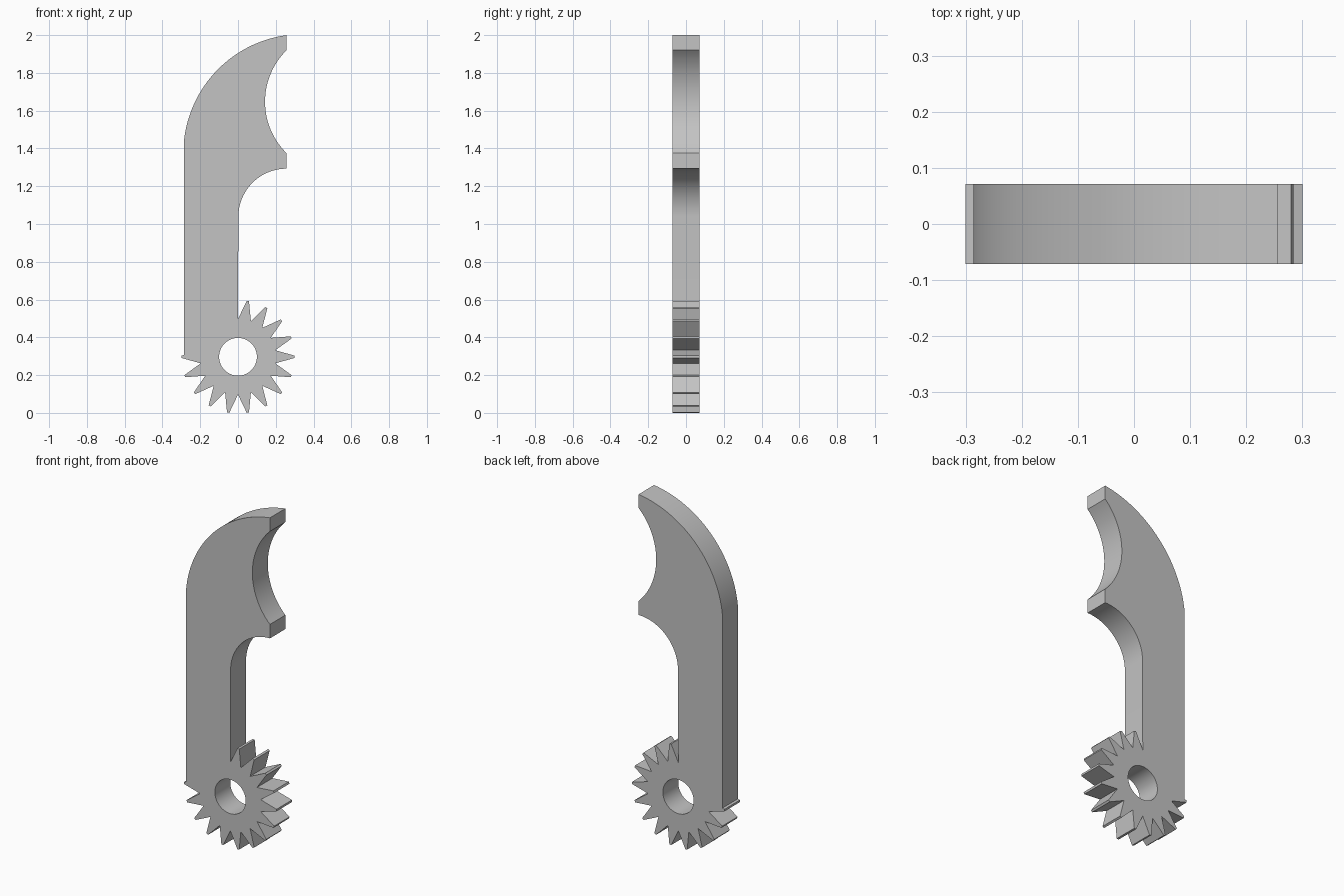
import bpy
import bmesh
from math import atan2, cos, sin, pi, radians, hypot
from mathutils import Matrix

if "Cube" in bpy.data.objects:
    bpy.data.objects.remove(bpy.data.objects["Cube"], do_unlink=True)

HALF_DEPTH = 0.0715
HUB_Z = 0.297          # centre of the toothed hub
ROOT, TIP, BORE = 0.2, 0.3, 0.1
TOOTH_STEP = 20        # degrees
LEFT, RIGHT = -0.286, 0.257


def arc(center, start, end, n):
    """Points along the short arc between two points around a centre."""
    cx, cz = center
    a0 = atan2(start[1] - cz, start[0] - cx)
    a1 = atan2(end[1] - cz, end[0] - cx)
    sweep = (a1 - a0 + pi) % (2 * pi) - pi
    r = hypot(start[0] - cx, start[1] - cz)
    return [(cx + r * cos(a0 + sweep * i / n), cz + r * sin(a0 + sweep * i / n))
            for i in range(n + 1)]


def hub_point(radius, degrees, side=0.0):
    a = radians(degrees)
    return (radius * cos(a) - side * sin(a), HUB_Z + radius * sin(a) + side * cos(a))


# Arm: straight back, curved crown, scooped jaw and rounded throat
outline = [(LEFT, HUB_Z + 0.009)]
outline += arc((0.342, 1.374), (LEFT, 1.44), (RIGHT, 2.0), 32)
outline += arc((0.526, 1.6475), (RIGHT, 1.92), (RIGHT, 1.375), 32)
outline += arc((RIGHT, 1.038), (RIGHT, 1.293), (0.0, 1.038), 24)

# Teeth: clockwise from the arm's inner edge round to its back edge
for angle in range(80, -181, -TOOTH_STEP):
    outline.append(hub_point(ROOT, angle + TOOTH_STEP / 2))
    outline.append(hub_point(TIP, angle, 0.006))
    outline.append(hub_point(TIP, angle, -0.006))

bore = [hub_point(BORE, 360 * i / 64) for i in range(64)]

# Filled, extruded profile with the bore as an inner loop
curve = bpy.data.curves.new("toothed_arm_profile", "CURVE")
curve.dimensions = "2D"
curve.fill_mode = "BOTH"
curve.extrude = HALF_DEPTH
for points in (outline, bore):
    spline = curve.splines.new("POLY")
    spline.points.add(len(points) - 1)
    for point, (x, z) in zip(spline.points, points):
        point.co = (x, z, 0, 1)
    spline.use_cyclic_u = True

profile = bpy.data.objects.new("toothed_arm_profile", curve)
bpy.context.collection.objects.link(profile)
bpy.context.view_layer.update()
depsgraph = bpy.context.evaluated_depsgraph_get()
mesh = bpy.data.meshes.new_from_object(profile.evaluated_get(depsgraph))
bpy.data.objects.remove(profile, do_unlink=True)

# Weld the caps to the sides and stand the part upright
bm = bmesh.new()
bm.from_mesh(mesh)
bmesh.ops.remove_doubles(bm, verts=bm.verts, dist=0.0001)
bm.transform(Matrix.Rotation(pi / 2, 4, "X"))
bmesh.ops.recalc_face_normals(bm, faces=bm.faces)
bm.to_mesh(mesh)
bm.free()

# Plain grey material
grey = bpy.data.materials.new("light_grey")
grey.use_nodes = True
color = (0.55, 0.55, 0.55, 1)
grey.diffuse_color = color
grey.node_tree.nodes["Principled BSDF"].inputs["Base Color"].default_value = color
mesh.materials.clear()
mesh.materials.append(grey)

arm = bpy.data.objects.new("toothed_arm", mesh)
bpy.context.collection.objects.link(arm)
bpy.ops.object.select_all(action="DESELECT")
arm.select_set(True)
bpy.context.view_layer.objects.active = arm
bpy.ops.object.shade_smooth_by_angle(angle=radians(15))
